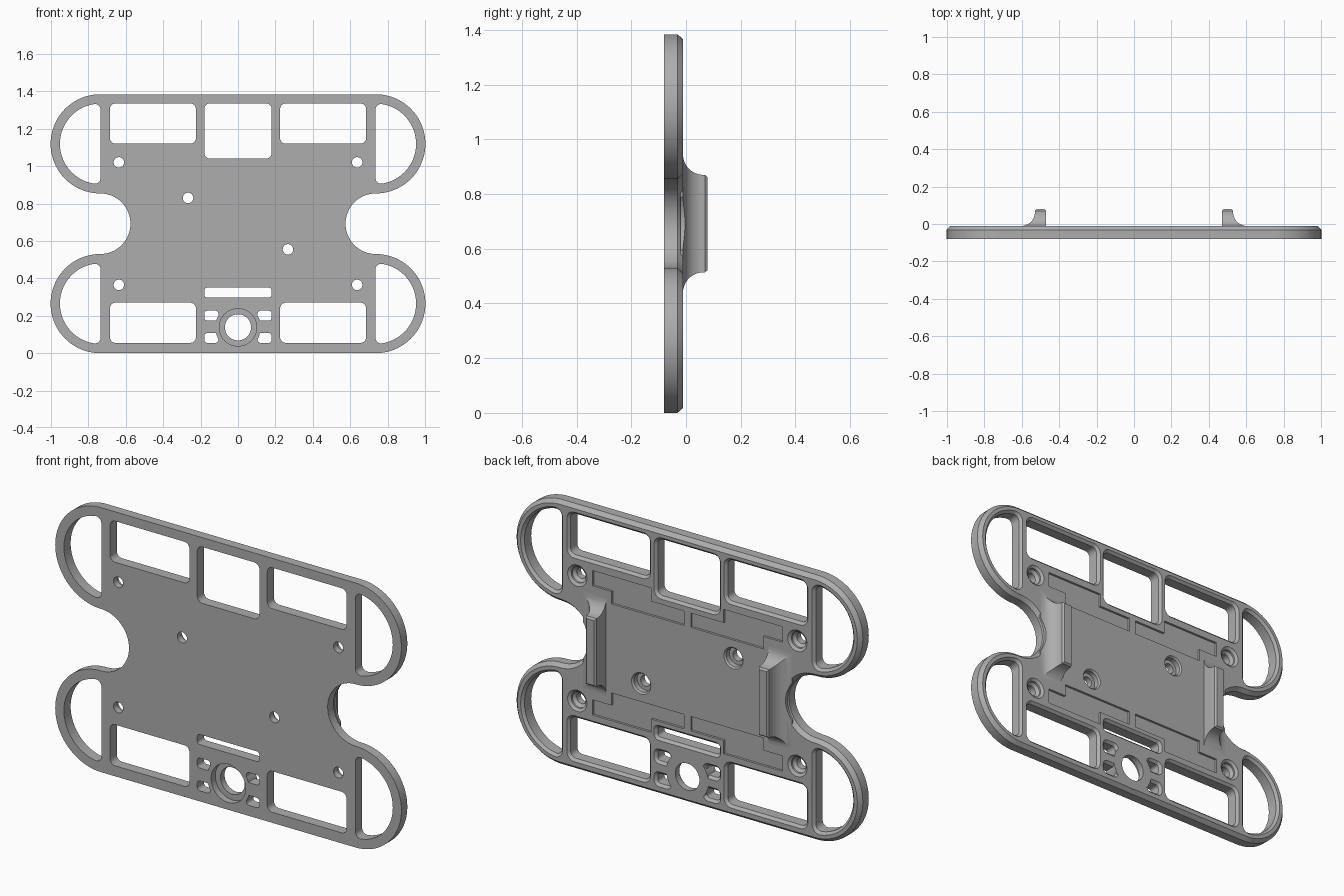
import bpy, bmesh
from math import sin, cos, radians, sqrt, atan2, degrees

if "Cube" in bpy.data.objects:
    bpy.data.objects.remove(bpy.data.objects["Cube"], do_unlink=True)

FRONT, BACK, MID = -0.08, -0.011, 0.692
OUT = 0.05      # overshoot of cutters beyond the plate
BEVEL = 0.013   # chamfer around the openings

grey = bpy.data.materials.new("grey")
grey.use_nodes = True
grey.diffuse_color = (0.42, 0.42, 0.42, 1)
grey.node_tree.nodes["Principled BSDF"].inputs["Base Color"].default_value = grey.diffuse_color


def arc(cx, cz, r, a0, a1, n):
    angles = [radians(a0 + (a1 - a0) * i / n) for i in range(n + 1)]
    return [(cx + r * cos(a), cz + r * sin(a)) for a in angles]


def mirror_x(loop):
    return [(-x, z) for x, z in loop]


def rounded_rect(x0, x1, z0, z1, r, off=0):
    r = min(r, (z1 - z0) / 2 - 0.001)
    loop = []
    for x, z, a in ((x1 - r, z1 - r, 0), (x0 + r, z1 - r, 90),
                    (x0 + r, z0 + r, 180), (x1 - r, z0 + r, 270)):
        loop += arc(x, z, r + off, a, a + 90, 6)
    return loop


def plate_outline(off):
    side = arc(0.737, 0.265, 0.265 - off, -90, 90, 40)
    side += arc(0.737, MID, 0.162 + off, 270, 90, 32)[1:]
    side += arc(0.737, 1.119, 0.265 - off, -90, 90, 40)[1:]
    return side + mirror_x(side)[::-1]


def end_window(cz, off):
    # D-shaped opening with two rounded corners
    r, big = 0.03, 0.215
    dx = 0.028
    dz = sqrt((big - r) ** 2 - dx ** 2)
    t = degrees(atan2(dz, dx))
    return (arc(0.737 + dx, cz + dz, r + off, 180, t, 7)
            + arc(0.737, cz, big + off, t, -t, 44)[1:]
            + arc(0.737 + dx, cz - dz, r + off, -t, -180, 7)[1:])


def add_layers(bm, layers):
    """Skin a closed solid through (y, loop) layers with equal point counts."""
    rings = [[bm.verts.new((x, y, z)) for x, z in loop] for y, loop in layers]
    n = len(rings[0])
    for a, b in zip(rings, rings[1:]):
        for i in range(n):
            j = (i + 1) % n
            bm.faces.new((a[i], a[j], b[j], b[i]))
    bm.faces.new(rings[0])
    bm.faces.new(rings[-1][::-1])


def solid(name, stacks):
    bm = bmesh.new()
    for layers in stacks:
        add_layers(bm, layers)
    bmesh.ops.recalc_face_normals(bm, faces=bm.faces)
    me = bpy.data.meshes.new(name)
    bm.to_mesh(me)
    bm.free()
    me.materials.append(grey)
    ob = bpy.data.objects.new(name, me)
    bpy.context.collection.objects.link(ob)
    return ob


def combine(ob, stacks, operation):
    tool = solid("tool", stacks)
    mod = ob.modifiers.new("cut", "BOOLEAN")
    mod.object, mod.operation, mod.solver = tool, operation, "EXACT"
    bpy.context.view_layer.update()
    me = bpy.data.meshes.new_from_object(ob.evaluated_get(bpy.context.evaluated_depsgraph_get()))
    ob.modifiers.clear()
    ob.data = me
    bpy.data.objects.remove(tool, do_unlink=True)


def opening(loop_at):
    """Through cutter whose back edge flares into a chamfer."""
    return [(FRONT - OUT, loop_at(0)), (BACK - BEVEL, loop_at(0)),
            (BACK, loop_at(BEVEL)), (BACK + OUT, loop_at(BEVEL))]


def bore(x, z, steps, n=32):
    """Round cutter from (y, radius) steps."""
    return [(y, arc(x, z, r, 0, 360 - 360 / n, n - 1)) for y, r in steps]


def rect_opening(x0, x1, z0, z1, r):
    return opening(lambda off: rounded_rect(x0, x1, z0, z1, r, off))


# Main plate with chamfered back edge
plate = solid("mounting_plate", [[(FRONT, plate_outline(0)), (BACK - 0.02, plate_outline(0)),
                                  (BACK, plate_outline(0.018))]])

# Large windows, slot and end loops
cuts = [rect_opening(-0.18, 0.18, 1.04, 1.335, 0.03),
        rect_opening(-0.18, 0.18, 0.297, 0.35, 0.015)]
for x0, x1 in ((0.225, 0.685), (-0.685, -0.225)):
    cuts.append(rect_opening(x0, x1, 1.12, 1.335, 0.03))
    cuts.append(rect_opening(x0, x1, 0.055, 0.27, 0.03))
for cz in (0.265, 1.119):
    cuts.append(opening(lambda off: end_window(cz, off)))
    cuts.append(opening(lambda off: mirror_x(end_window(cz, off))))

# Small windows around the socket
for z0, z1 in ((0.055, 0.107), (0.174, 0.227)):
    cuts.append(rect_opening(0.105, 0.18, z0, z1, 0.016))
    cuts.append(rect_opening(-0.18, -0.105, z0, z1, 0.016))

# Screw holes with counterbored backs
for x in (-0.637, 0.637):
    for z in (0.365, 1.02):
        cuts.append(bore(x, z, ((FRONT - OUT, 0.028), (BACK - 0.035, 0.028), (BACK - 0.02, 0.042),
                                (BACK - 0.01, 0.042), (BACK, 0.056), (BACK + OUT, 0.056))))
for x, z in ((-0.267, 0.83), (0.267, 0.555)):
    cuts.append(bore(x, z, ((FRONT - OUT, 0.028), (BACK - 0.035, 0.028),
                            (BACK - 0.035, 0.048), (BACK - 0.008, 0.048),
                            (BACK, 0.056), (BACK + OUT, 0.056))))

# Shallow stepped recesses on the back
step = [(0.02, 0.925), (0.44, 0.925), (0.44, 0.99), (0.55, 0.99),
        (0.55, 1.07), (0.21, 1.07), (0.21, 1.0), (0.02, 1.0)]
for sx in (-1, 1):
    for sz in (-1, 1):
        loop = [(sx * x, MID + sz * (z - MID)) for x, z in step]
        cuts.append([(BACK - 0.012, loop), (BACK + OUT, loop)])
combine(plate, cuts, "DIFFERENCE")

# Round socket with a counterbored front
combine(plate, [bore(0, 0.138, ((FRONT, 0.122), (BACK, 0.122)), 48)], "UNION")
combine(plate, [bore(0, 0.138, ((FRONT - OUT, 0.1), (FRONT + 0.035, 0.1), (FRONT + 0.035, 0.07),
                                (BACK + OUT, 0.07)), 48)], "DIFFERENCE")


# Side clips: upright walls that flare into the plate, trimmed by the side notch
def clip_loop(sx, flare, inset=0):
    x0, x1, h = 0.47 + inset, 0.53 + flare - inset, 0.178 + flare - inset
    return [(sx * x, z) for x, z in ((x0, MID - h), (x1, MID - h), (x1, MID + h), (x0, MID + h))]


R = 0.075
parts = [plate]
for sx, name in ((1, "left_clip"), (-1, "right_clip")):
    layers = [(BACK - 0.01, clip_loop(sx, R))]
    for i in range(13):
        a = radians(90 * i / 12)
        layers.append((BACK + R * (1 - cos(a)), clip_loop(sx, R * (1 - sin(a)))))
    layers += [(0.069, clip_loop(sx, 0)), (0.079, clip_loop(sx, 0, 0.008))]
    clip = solid(name, [layers])
    combine(clip, [bore(sx * 0.737, MID, ((-0.2, 0.164), (0.2, 0.164)), 64)], "DIFFERENCE")
    parts.append(clip)

# Smooth curved walls, sharp edges elsewhere
bpy.ops.object.select_all(action="DESELECT")
for ob in parts:
    ob.select_set(True)
bpy.context.view_layer.objects.active = plate
bpy.ops.object.shade_smooth_by_angle(angle=radians(25))
